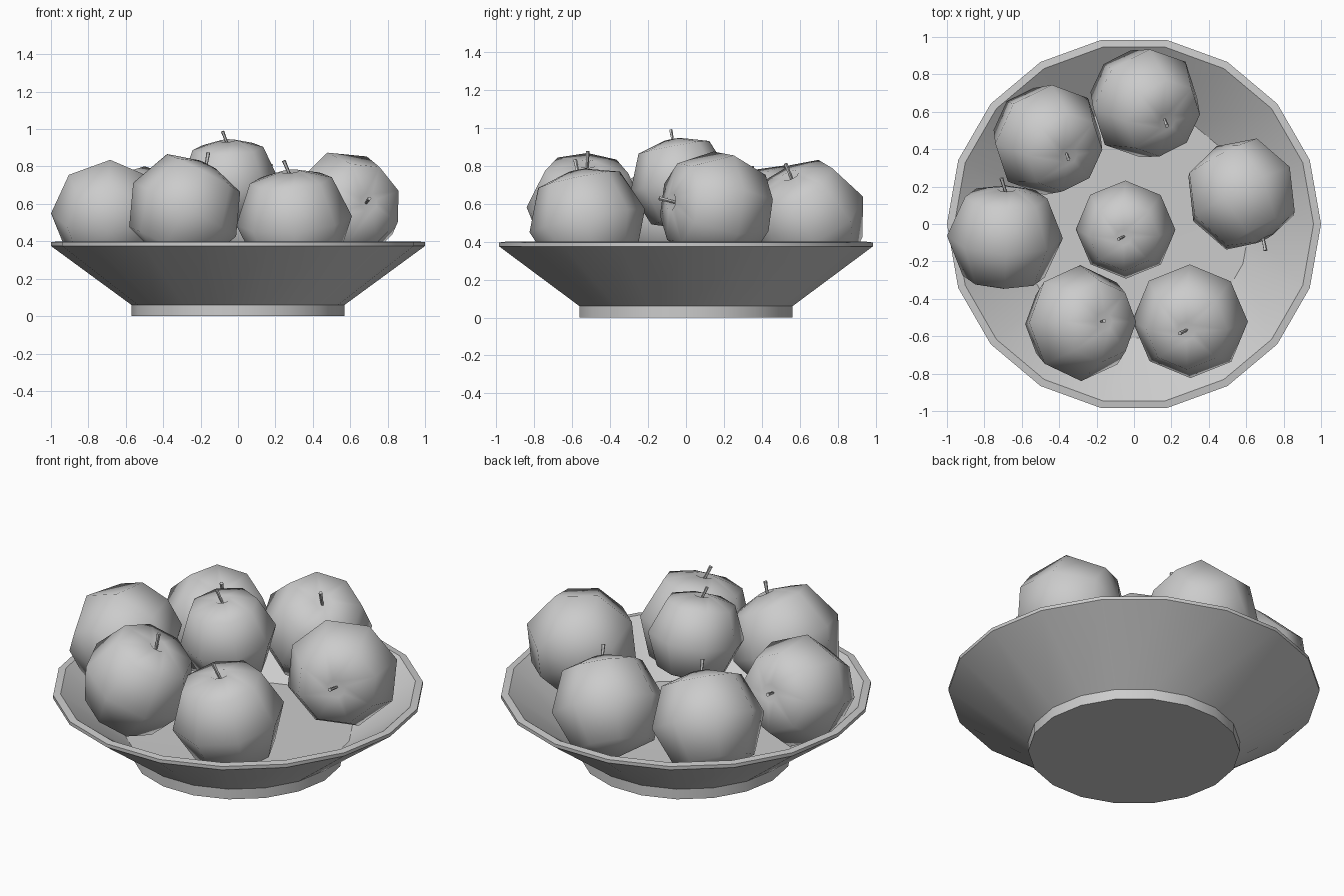
import bpy, bmesh, math
from mathutils import Vector, Matrix

if "Cube" in bpy.data.objects:
    bpy.data.objects.remove(bpy.data.objects["Cube"])


def lathe(bm, profile, n):
    """Revolve (radius, z) points around z; radius 0 gives a pole."""
    rings = []
    for r, z in profile:
        if r == 0:
            rings.append([bm.verts.new((0, 0, z))])
        else:
            rings.append([bm.verts.new((r * math.cos(2 * math.pi * i / n),
                                        r * math.sin(2 * math.pi * i / n), z)) for i in range(n)])
    for a, b in zip(rings, rings[1:]):
        for i in range(n):
            j = (i + 1) % n
            f = [a[i % len(a)], a[j % len(a)], b[j % len(b)], b[i % len(b)]]
            bm.faces.new(list(dict.fromkeys(f)))


def finish(bm, name, angle):
    bmesh.ops.recalc_face_normals(bm, faces=bm.faces)
    me = bpy.data.meshes.new(name)
    bm.to_mesh(me)
    bm.free()
    ob = bpy.data.objects.new(name, me)
    bpy.context.collection.objects.link(ob)
    bpy.ops.object.select_all(action='DESELECT')
    ob.select_set(True)
    bpy.context.view_layer.objects.active = ob
    bpy.ops.object.shade_smooth_by_angle(angle=math.radians(angle))
    return ob


# Bowl: foot, flared wall, thin rim and inner floor
bm = bmesh.new()
lathe(bm, [(0, 0), (0.57, 0), (0.57, 0.06), (1.0, 0.375), (1.0, 0.395),
           (0.96, 0.40), (0.62, 0.155), (0, 0.15)], 18)
finish(bm, "bowl", 30)

# Apples: position, direction of the stem end, scale
apples = {
    "apple_left": ((-0.69, -0.07, 0.54), (0.03, 0.95, 0.30), 1.0),
    "apple_back_left": ((-0.46, 0.45, 0.50), (0.12, -0.09, 0.25), 1.0),
    "apple_back": ((0.06, 0.645, 0.525), (0.12, -0.10, 0.23), 1.0),
    "apple_right": ((0.575, 0.16, 0.58), (0.13, -0.25, 0.03), 1.0),
    "apple_front_left": ((-0.285, -0.53, 0.57), (0.13, 0.01, 0.25), 1.0),
    "apple_front_right": ((0.30, -0.52, 0.51), (-0.02, -0.05, 0.25), 1.0),
    "apple_middle": ((-0.045, -0.03, 0.71), (-0.01, -0.04, 0.22), 0.86),
}
for name, (pos, axis, s) in apples.items():
    turn = Vector((0, 0, 1)).rotation_difference(Vector(axis)).to_matrix().to_4x4()
    place = Matrix.Translation(pos) @ turn @ Matrix.Scale(s, 4)

    # Fruit body with a small dip at the stem end
    bm = bmesh.new()
    lathe(bm, [(0, -0.29), (0.22, -0.22), (0.31, 0), (0.22, 0.22),
               (0.05, 0.27), (0, 0.235)], 8)
    bm.transform(place)
    finish(bm, name, 60)

    # Thin leaning stem
    bm = bmesh.new()
    bmesh.ops.create_cone(bm, cap_ends=True, segments=5, radius1=0.007,
                          radius2=0.011, depth=0.1)
    lean = Matrix.Translation((0, 0, 0.24)) @ Matrix.Rotation(math.radians(-18), 4, 'Y')
    bm.transform(place @ lean @ Matrix.Translation((0, 0, 0.045)))
    finish(bm, name + "_stem", 60)
